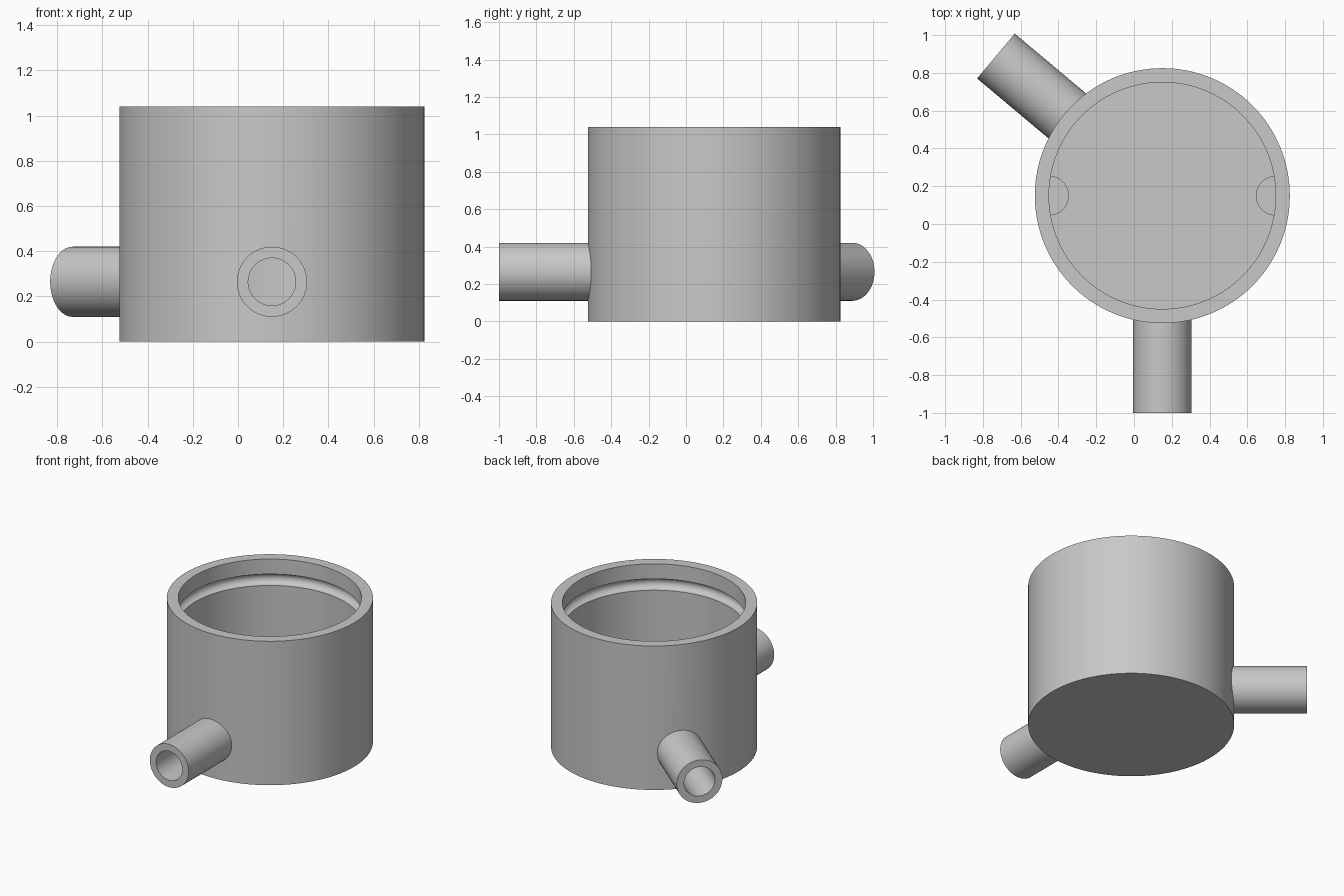
import bpy, bmesh
from math import pi, sin, cos, radians
from mathutils import Matrix, Vector

cube = bpy.data.objects.get("Cube")
if cube:
    bpy.data.objects.remove(cube, do_unlink=True)

CENTRE = Vector((0.15, 0.15, 0))
OUTER, INNER, HEIGHT, FLOOR = 0.675, 0.6, 1.04, 0.1
PIPE_OUTER, PIPE_BORE, PIPE_Z, PIPE_END = 0.155, 0.105, 0.265, 1.15

grey = bpy.data.materials.new("plain grey")
grey.use_nodes = True
grey.diffuse_color = (0.58, 0.58, 0.58, 1)
grey.node_tree.nodes["Principled BSDF"].inputs["Base Color"].default_value = grey.diffuse_color


def lathe(name, profile, matrix, closed=False, steps=128):
    """Revolve an (r, z) profile around z, then place it."""
    bm = bmesh.new()
    verts = [bm.verts.new((r, 0, z)) for r, z in profile]
    edges = [bm.edges.new(pair) for pair in zip(verts, verts[1:])]
    if closed:
        edges.append(bm.edges.new((verts[-1], verts[0])))
    bmesh.ops.spin(bm, geom=verts + edges, cent=(0, 0, 0), axis=(0, 0, 1),
                   angle=2 * pi, steps=steps, use_merge=False)
    bmesh.ops.remove_doubles(bm, verts=bm.verts, dist=1e-5)
    bmesh.ops.recalc_face_normals(bm, faces=bm.faces)
    mesh = bpy.data.meshes.new(name)
    bm.to_mesh(mesh)
    bm.free()
    mesh.materials.append(grey)
    obj = bpy.data.objects.new(name, mesh)
    obj.matrix_world = matrix
    bpy.context.collection.objects.link(obj)
    return obj


def activate(obj):
    bpy.ops.object.select_all(action='DESELECT')
    obj.select_set(True)
    bpy.context.view_layer.objects.active = obj


def smooth(obj):
    activate(obj)
    bpy.ops.object.shade_smooth_by_angle(angle=radians(30))


# Cup: closed floor, thick wall, rounded seal groove under the rim
GROOVE_Z, GROOVE_R = 0.89, 0.041
groove = [(INNER + GROOVE_R * cos(a), GROOVE_Z + GROOVE_R * sin(a))
          for a in (pi / 2 - pi * i / 12 for i in range(13))]
profile = [(0, 0), (OUTER, 0), (OUTER, HEIGHT), (INNER, HEIGHT)]
profile += groove + [(INNER, FLOOR), (0, FLOOR)]
cup = lathe("cup_body", profile, Matrix.Translation(CENTRE))

# Two hollow pipes, each with a bore through the cup wall
pipes = []
for name, degrees in (("front_pipe", 270), ("back_pipe", 140)):
    place = (Matrix.Translation(CENTRE + Vector((0, 0, PIPE_Z)))
             @ Matrix.Rotation(radians(degrees), 4, 'Z')
             @ Matrix.Rotation(pi / 2, 4, 'Y'))
    start = 0.63
    pipes.append(lathe(name, [(PIPE_BORE, start), (PIPE_OUTER, start),
                              (PIPE_OUTER, PIPE_END), (PIPE_BORE, PIPE_END)],
                       place, closed=True, steps=64))
    cutter = lathe(name + "_cutter", [(0, 0.4), (PIPE_BORE, 0.4), (PIPE_BORE, 0.8), (0, 0.8)],
                   place, steps=64)
    cutter.hide_render = True
    activate(cup)
    bore = cup.modifiers.new("bore", 'BOOLEAN')
    bore.operation, bore.solver, bore.object = 'DIFFERENCE', 'EXACT', cutter
    bpy.ops.object.modifier_apply(modifier=bore.name)
    bpy.data.objects.remove(cutter, do_unlink=True)

# Half-round posts against the inner wall, their backs buried in it
posts = []
POST_R, POST_TOP = 0.105, 0.5
for name, side in (("left_post", 1), ("right_post", -1)):
    bm = bmesh.new()
    arc = [(-POST_R * sin(pi * i / 24), POST_R * cos(pi * i / 24)) for i in range(25)]
    outline = [(0.025, POST_R)] + arc + [(0.025, -POST_R)]
    face = bm.faces.new([bm.verts.new((side * (INNER + x), y, FLOOR - 0.02))
                         for x, y in outline])
    top = bmesh.ops.extrude_face_region(bm, geom=[face])["geom"]
    bmesh.ops.translate(bm, vec=(0, 0, POST_TOP - FLOOR + 0.02),
                        verts=[g for g in top if isinstance(g, bmesh.types.BMVert)])
    bmesh.ops.recalc_face_normals(bm, faces=bm.faces)
    mesh = bpy.data.meshes.new(name)
    bm.to_mesh(mesh)
    bm.free()
    mesh.materials.append(grey)
    post = bpy.data.objects.new(name, mesh)
    post.location = CENTRE
    bpy.context.collection.objects.link(post)
    posts.append(post)

for obj in [cup] + pipes + posts:
    smooth(obj)
